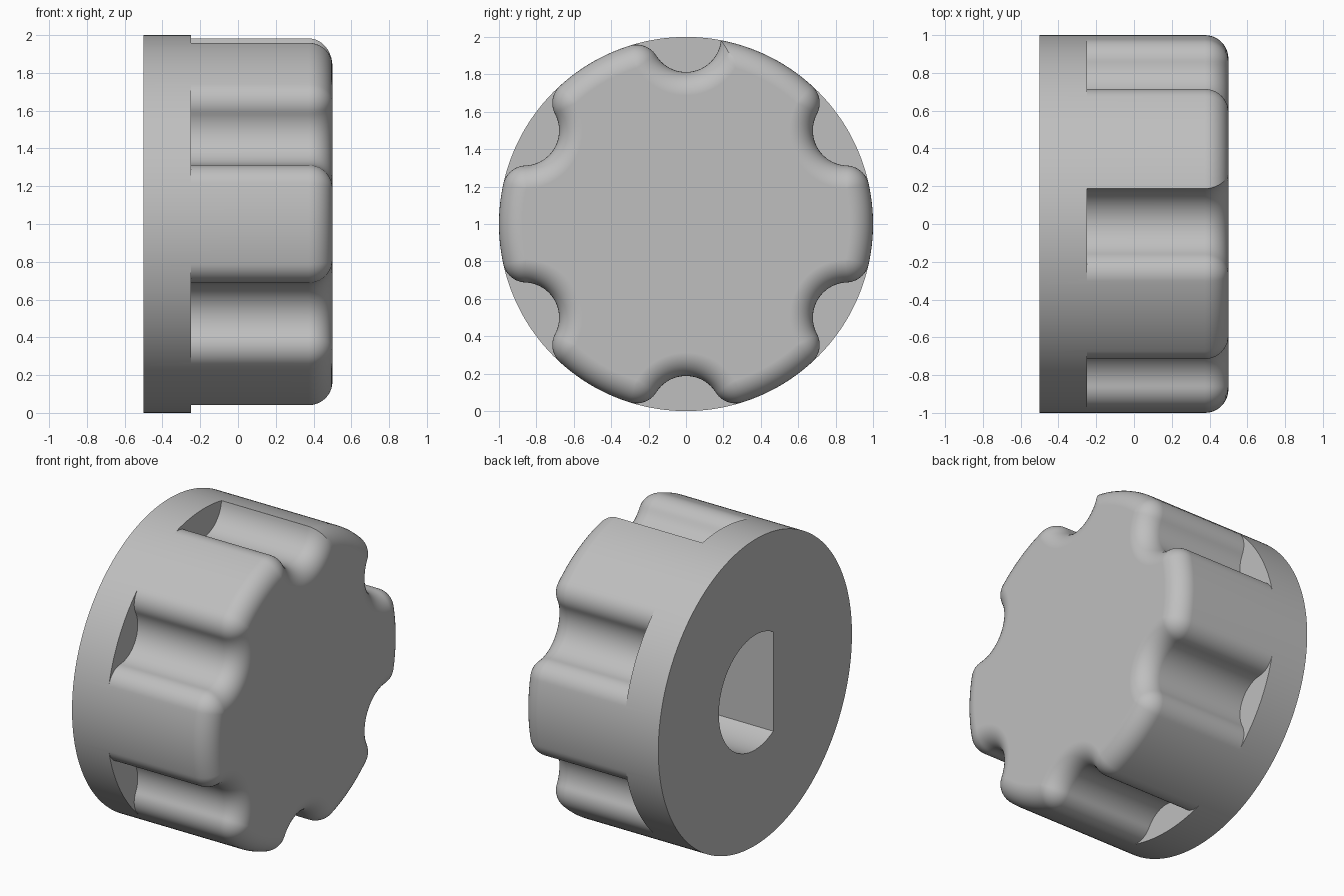
import bpy, bmesh
from math import sin, cos, pi, atan2, acos, sqrt
from mathutils import Vector

if "Cube" in bpy.data.objects:
    bpy.data.objects.remove(bpy.data.objects["Cube"], do_unlink=True)

RIM, FLUTE, ROUND = 1.0, 0.1875, 0.125    # radii: knob, grip flutes, edge rounding
BACK, STEP, FRONT = -0.5, -0.25, 0.5
HOLE, HOLE_FLAT, HOLE_END = 0.375, -0.1875, 0.25
FLUTES, SEG = 6, 12


def meeting(d):
    """Point at RIM - d from the axis and FLUTE + d from the top flute's centre."""
    z = ((RIM - d) ** 2 - (FLUTE + d) ** 2 + RIM ** 2) / (2 * RIM)
    return Vector((sqrt((RIM - d) ** 2 - z * z), z))


def arc(centre, radius, a, b, n):
    """Arc with angles measured clockwise from straight up."""
    return [centre + radius * Vector((sin(a + (b - a) * i / n), cos(a + (b - a) * i / n)))
            for i in range(n + 1)]


def corner(d, sharp):
    """Edge between flute and rim, from the flute outwards, inset by d."""
    if sharp:
        return [meeting(d)] * (SEG + 1)
    c = meeting(ROUND)
    to_flute = Vector((0, RIM)) - c
    return arc(c, ROUND - d, atan2(to_flute.x, to_flute.y), atan2(c.x, c.y), SEG)


def outline(d):
    """Fluted outline inset by d; one corner of the top flute stays sharp."""
    flute_centre = Vector((0, RIM))
    points = []
    for k in range(FLUTES):
        right = corner(d, k == 0)
        left = [Vector((-p.x, p.y)) for p in reversed(corner(d, False))]
        a, b = (p - flute_centre for p in (left[-1], right[0]))
        a0, b0 = atan2(a.x, a.y) % (2 * pi), atan2(b.x, b.y)
        valley = arc(flute_centre, FLUTE + d, a0, b0, 2 * SEG)[1:-1]
        start = atan2(right[-1].x, right[-1].y)
        end = 2 * pi / FLUTES - atan2(-left[0].x, left[0].y)
        if end < start:
            end = start
        lobe = arc(Vector((0, 0)), RIM - d, start, end, 2 * SEG)[1:-1]
        turn = 2 * pi * k / FLUTES
        for p in left + valley + right + lobe:
            points.append(Vector((p.x * cos(turn) + p.y * sin(turn),
                                  p.y * cos(turn) - p.x * sin(turn))))
    return points


bm = bmesh.new()


def ring(points, x):
    return [bm.verts.new((x, p.x, p.y + RIM)) for p in points]


def skin(a, b):
    for i in range(len(a)):
        j = (i + 1) % len(a)
        bm.faces.new((a[i], a[j], b[j], b[i]))


# Round base, step, fluted grip and rounded front edge
grip = outline(0)
base = [p.normalized() * RIM for p in grip]
rings = [ring(base, BACK), ring(base, STEP), ring(grip, STEP)]
STEPS = 10
for i in range(STEPS + 1):
    t = pi / 2 * i / STEPS
    rings.append(ring(outline(ROUND * (1 - cos(t))), FRONT - ROUND + ROUND * sin(t)))
for a, b in zip(rings, rings[1:]):
    skin(a, b)
bm.faces.new(rings[-1])

# D-shaped shaft socket
half = acos(HOLE_FLAT / HOLE)
d_shape = arc(Vector((0, 0)), HOLE, pi / 2 - half, pi / 2 + half, 48)
mouth, floor = ring(d_shape, BACK), ring(d_shape, HOLE_END)
skin(mouth, floor)
bm.faces.new(floor)

# Back face around the socket
bmesh.ops.remove_doubles(bm, verts=bm.verts[:], dist=0.0001)
bmesh.ops.dissolve_degenerate(bm, edges=bm.edges[:], dist=0.00001)
open_edges = [e for e in bm.edges if len(e.link_faces) == 1
              and all(abs(v.co.x - BACK) < 0.001 for v in e.verts)]
bmesh.ops.triangle_fill(bm, use_beauty=True, use_dissolve=False,
                        edges=open_edges, normal=(-1, 0, 0))
bmesh.ops.recalc_face_normals(bm, faces=bm.faces[:])

mesh = bpy.data.meshes.new("control_knob")
bm.to_mesh(mesh)
bm.free()
knob = bpy.data.objects.new("control_knob", mesh)
bpy.context.collection.objects.link(knob)

# Plain grey finish
grey = bpy.data.materials.new("light_grey")
grey.use_nodes = True
grey.diffuse_color = (0.52, 0.52, 0.52, 1)
grey.node_tree.nodes["Principled BSDF"].inputs["Base Color"].default_value = grey.diffuse_color
mesh.materials.append(grey)

# Smooth curves, crisp edges, flat end faces
bpy.ops.object.select_all(action="DESELECT")
knob.select_set(True)
bpy.context.view_layer.objects.active = knob
bpy.ops.object.shade_smooth_by_angle(angle=pi / 6)
weighted = knob.modifiers.new("flat_ends", "WEIGHTED_NORMAL")
weighted.keep_sharp = True
